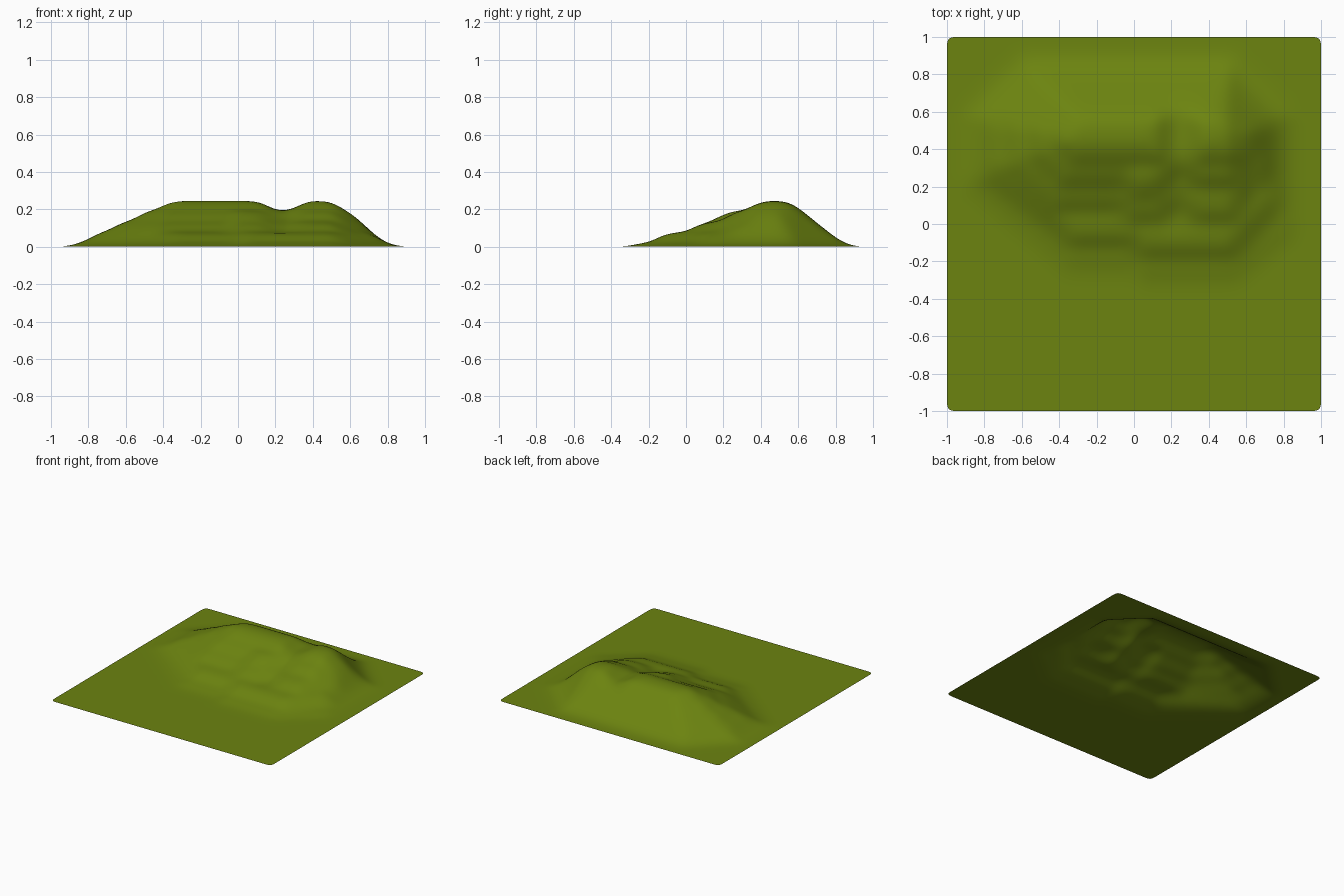
import bpy, bmesh
from mathutils import Vector

if "Cube" in bpy.data.objects:
    bpy.data.objects.remove(bpy.data.objects["Cube"])

# material
grass = bpy.data.materials.new("grass green")
grass.diffuse_color = (0.15, 0.23, 0.005, 1)
grass.use_nodes = True
grass.node_tree.nodes["Principled BSDF"].inputs["Base Color"].default_value = grass.diffuse_color


def terrace(level, left, right, *front, cut_left=None, cut_right=None):
    """Closed outline: stepped front edge, straight sides, chamfered back."""
    back = .87 - .07 * level
    cl = cut_left or .30 - .05 * level
    cr = cut_right or .30 - .05 * level
    side = min(.4, front[-1][1] + .25)
    return [Vector(p) for p in front] + [Vector(p) for p in (
        (right, side), (right, back - cr), (right - cr, back),
        (left + cl, back), (left, back - cl), (left, .22 + .05 * level))]


# terraces from bottom to top, with twin summits
RISES = [.020, .055, .055, .060, .055, .055]
OUTLINES = [
    terrace(0, -.88, .83, (-.35, -.22), (0, -.22), (.05, -.28), (.53, -.28)),
    terrace(1, -.79, .75, (-.33, -.09), (-.02, -.09), (.06, -.15), (.52, -.15)),
    terrace(2, -.67, .69, (-.42, .10), (-.08, .10), (0, .04), (.12, .04),
            (.24, .12), (.34, .04), (.52, .04)),
    terrace(3, -.54, .63, (-.38, .23), (-.06, .23), (.01, .17), (.11, .18),
            (.24, .29), (.34, .22), (.53, .22)),
    terrace(4, -.41, .16, (-.33, .355), (.155, .355), cut_right=.02),
    terrace(4, .32, .54, (.33, .355), (.52, .355), cut_left=.02, cut_right=.06),
]
RISER_WIDTH = .14


def signed_distance(p, outline):
    """Distance to the outline, positive inside."""
    best, inside = 9.0, False
    for i, a in enumerate(outline):
        b = outline[i - 1]
        e = b - a
        t = max(0, min(1, (p - a).dot(e) / e.length_squared))
        best = min(best, (p - a - e * t).length)
        if (a.y > p.y) != (b.y > p.y) and p.x < a.x + (p.y - a.y) / e.y * e.x:
            inside = not inside
    return best if inside else -best


def height(p):
    z = 0
    for rise, outline in zip(RISES, OUTLINES):
        t = max(0, min(1, signed_distance(p, outline) / RISER_WIDTH + .5))
        z += rise * t * t * (3 - 2 * t)
    return z


# terrain sheet: coarse grid raised into terraces, then subdivided smooth
bm = bmesh.new()
bmesh.ops.create_grid(bm, x_segments=32, y_segments=32, size=1)
for v in bm.verts:
    v.co.z = height(v.co.xy)
for f in bm.faces:
    f.smooth = True
mesh = bpy.data.meshes.new("terraced_hill")
bm.to_mesh(mesh)
bm.free()
hill = bpy.data.objects.new("terraced_hill", mesh)
bpy.context.collection.objects.link(hill)
mesh.materials.append(grass)
sub = hill.modifiers.new("smooth", 'SUBSURF')
sub.levels = sub.render_levels = 2
